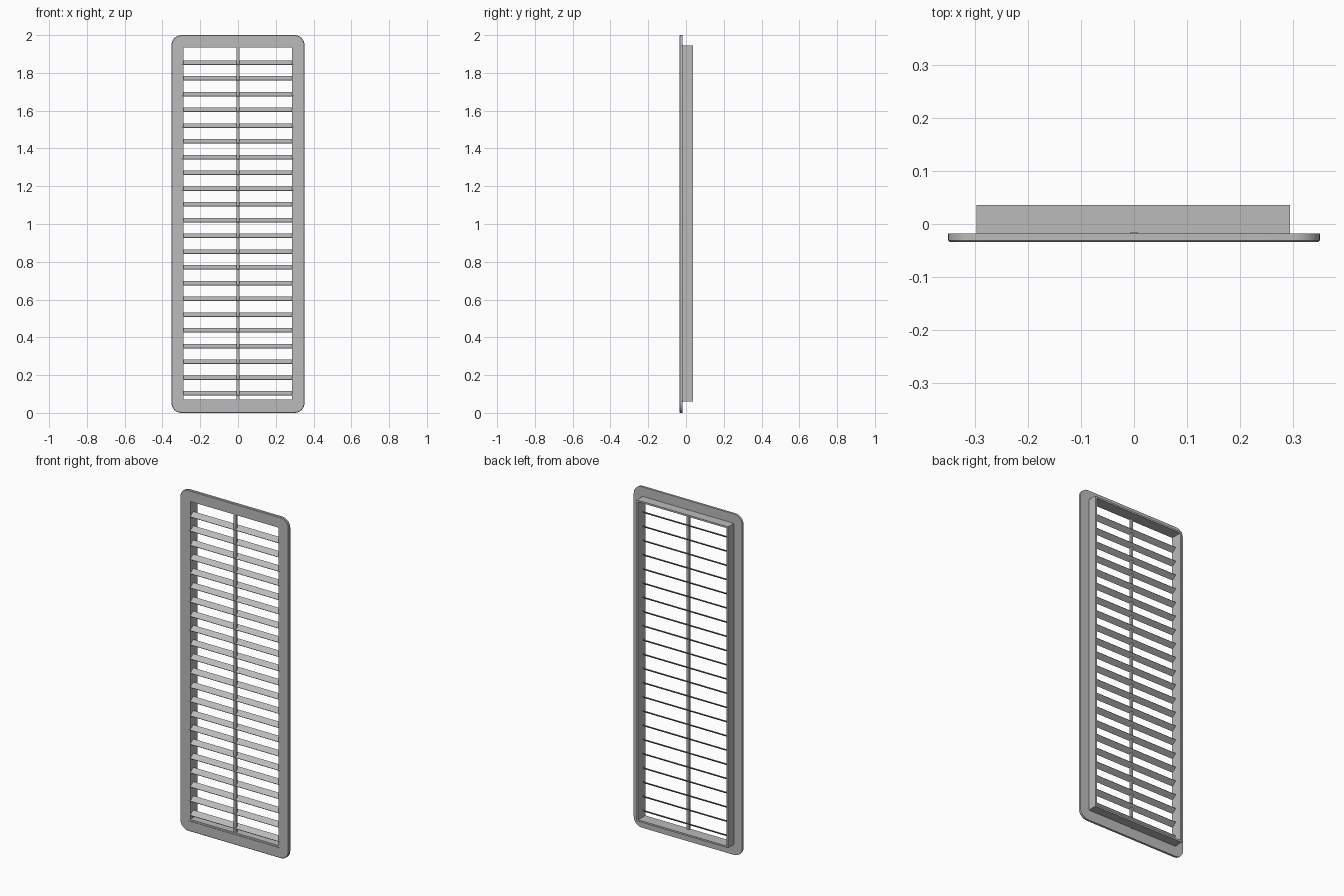
import bpy, bmesh, math
from mathutils import Vector

cube = bpy.data.objects.get("Cube")
if cube:
    bpy.data.objects.remove(cube, do_unlink=True)

GREY = (0.5, 0.5, 0.5, 1.0)
mat = bpy.data.materials.new("grey metal")
mat.use_nodes = True
mat.diffuse_color = GREY
mat.node_tree.nodes["Principled BSDF"].inputs["Base Color"].default_value = GREY


def finish(name, bm, smooth=False):
    bmesh.ops.recalc_face_normals(bm, faces=bm.faces)
    mesh = bpy.data.meshes.new(name)
    bm.to_mesh(mesh)
    bm.free()
    obj = bpy.data.objects.new(name, mesh)
    bpy.context.collection.objects.link(obj)
    mesh.materials.append(mat)
    if smooth:
        bpy.ops.object.select_all(action='DESELECT')
        obj.select_set(True)
        bpy.context.view_layer.objects.active = obj
        bpy.ops.object.shade_smooth_by_angle(angle=math.radians(30))
    return obj


def rect_loop(x0, x1, z0, z1, radius, y, steps=8):
    """Rectangle outline in the xz plane with rounded corners."""
    points = []
    corners = [(x1 - radius, z1 - radius), (x0 + radius, z1 - radius),
               (x0 + radius, z0 + radius), (x1 - radius, z0 + radius)]
    for k, (cx, cz) in enumerate(corners):
        for i in range(steps + 1):
            a = (k + i / steps) * math.pi / 2
            points.append(Vector((cx + radius * math.cos(a), y, cz + radius * math.sin(a))))
    return points


def ring(name, loops, smooth=False):
    """Join outlines in a closed cycle, forming a solid frame."""
    bm = bmesh.new()
    rows = [[bm.verts.new(p) for p in loop] for loop in loops]
    n = len(rows[0])
    for r, row in enumerate(rows):
        nxt = rows[(r + 1) % len(rows)]
        for i in range(n):
            j = (i + 1) % n
            bm.faces.new((row[i], row[j], nxt[j], nxt[i]))
    bmesh.ops.remove_doubles(bm, verts=bm.verts, dist=0.00001)
    return finish(name, bm, smooth)


def prism(name, section, x0, x1):
    """Extrude a (y, z) section along x."""
    bm = bmesh.new()
    face = bm.faces.new([bm.verts.new((x0, y, z)) for y, z in section])
    new = bmesh.ops.extrude_face_region(bm, geom=[face])["geom"]
    bmesh.ops.translate(bm, vec=(x1 - x0, 0, 0),
                        verts=[v for v in new if isinstance(v, bmesh.types.BMVert)])
    return finish(name, bm)


# Overall depths and collar outline
FRONT, FLANGE_BACK, BACK = -0.034, -0.018, 0.036
LEFT, RIGHT, LOW, HIGH = -0.298, 0.295, 0.06, 1.945
WALL = 0.01

# Front flange with rounded corners and a softened front edge
CH = 0.003
ring("front_flange", [
    rect_loop(-0.352, 0.352, 0, 2, 0.052, FLANGE_BACK),
    rect_loop(-0.352, 0.352, 0, 2, 0.052, FRONT + CH),
    rect_loop(-0.352 + CH, 0.352 - CH, CH, 2 - CH, 0.052 - CH, FRONT),
    rect_loop(LEFT, RIGHT, LOW, HIGH, 0, FRONT),
    rect_loop(LEFT, RIGHT, LOW, HIGH, 0, FLANGE_BACK)], smooth=True)

# Rear collar
ring("rear_collar", [
    rect_loop(LEFT + inset, RIGHT - inset, LOW + inset, HIGH - inset, 0, y)
    for inset, y in ((0, FRONT + CH), (0, BACK), (WALL, BACK), (WALL, FRONT + CH))])

# Tilted slats, low at the front and high at the back
SLATS = 22
tilt = Vector((0.028, 0.021))
thick = Vector((-tilt.y, tilt.x)).normalized() * 0.004
for i in range(SLATS):
    start = Vector((-0.029, 0.091 + i * 0.0834))
    prism(f"slat_{i + 1}", [start, start + tilt, start + tilt + thick, start + thick],
          LEFT + 0.002, RIGHT - 0.002)

# Central upright bar
prism("centre_bar", [(-0.029, LOW - 0.003), (-0.016, LOW - 0.003),
                     (-0.016, HIGH + 0.003), (-0.029, HIGH + 0.003)], -0.008, 0.008)
